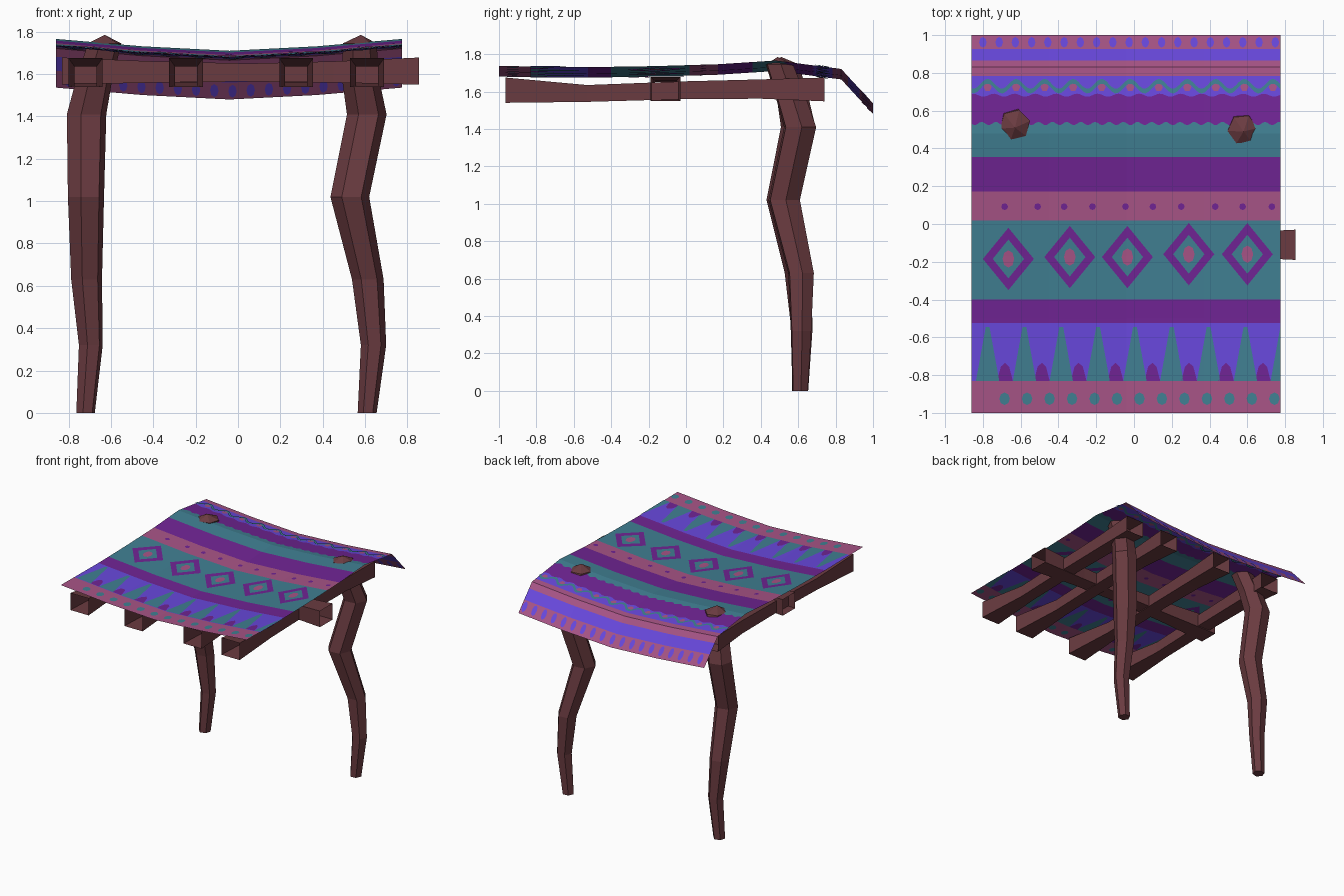
import bpy, bmesh, math
from mathutils import Vector

if "Cube" in bpy.data.objects:
    bpy.data.objects.remove(bpy.data.objects["Cube"])


def make_mat(name, r, g, b):
    lin = [((c / 255 + 0.055) / 1.055) ** 2.4 for c in (r, g, b)]
    m = bpy.data.materials.new(name)
    m.diffuse_color = (*lin, 1)
    m.use_nodes = True
    m.node_tree.nodes["Principled BSDF"].inputs["Base Color"].default_value = m.diffuse_color
    return m


WOOD = make_mat("brown wood", 106, 59, 64)
MAUVE, BLUE, PURPLE, TEAL = range(4)
DYES = [make_mat("mauve dye", 167, 84, 134), make_mat("blue violet dye", 104, 72, 220),
        make_mat("purple dye", 112, 36, 148), make_mat("teal dye", 64, 127, 146)]


def finish(name, bm, mats):
    me = bpy.data.meshes.new(name)
    bm.to_mesh(me)
    bm.free()
    for m in mats:
        me.materials.append(m)
    ob = bpy.data.objects.new(name, me)
    bpy.context.collection.objects.link(ob)
    return ob


# ---------- wooden frame ----------
def loft(name, rings, tip=None):
    """Skin a list of point rings; optional pointed tip, otherwise open ends."""
    bm = bmesh.new()
    vs = [[bm.verts.new(p) for p in r] for r in rings]
    n = len(rings[0])
    for a, b in zip(vs, vs[1:]):
        for i in range(n):
            j = (i + 1) % n
            bm.faces.new((a[i], a[j], b[j], b[i]))
    if tip:
        bm.faces.new(vs[0][::-1])
        t = bm.verts.new(tip)
        for i in range(n):
            bm.faces.new((vs[-1][i], vs[-1][(i + 1) % n], t))
    bmesh.ops.recalc_face_normals(bm, faces=bm.faces[:])
    return finish(name, bm, [WOOD])


def post(name, path, turn, tip):
    rings = [[(x + r * math.cos(turn + i * math.pi / 3), y + r * math.sin(turn + i * math.pi / 3), z)
              for i in range(6)] for x, y, z, r in path]
    loft(name, rings, tip)


post("right_post", [(.61, .61, 0, .045), (.64, .615, .32, .06), (.613, .615, .63, .075),
                    (.528, .525, 1.02, .092), (.608, .61, 1.41, .094), (.58, .56, 1.57, .088),
                    (.575, .5, 1.745, .08)], 0.1, (.58, .49, 1.785))
post("left_post", [(-.72, .61, 0, .045), (-.695, .62, .32, .058), (-.715, .6, .63, .075),
                   (-.718, .515, 1.02, .088), (-.715, .6, 1.41, .096), (-.68, .57, 1.57, .088),
                   (-.63, .525, 1.745, .082)], 0.25, (-.63, .51, 1.785))


def beam(name, path, across):
    """Open square beam; path holds (position, half width, bottom, top)."""
    rings = []
    for t, w, lo, hi in path:
        ring = []
        for s, z in ((-w, lo), (w, lo), (w, hi), (-w, hi)):
            ring.append((t, -.11 + s, z) if across else (s, t, z))
        rings.append(ring)
    return loft(name, rings)


SLAT = [(-.965, .08, 1.54, 1.675), (-.53, .052, 1.545, 1.635), (0, .055, 1.56, 1.655),
        (.4, .06, 1.562, 1.665), (.74, .078, 1.548, 1.675)]
for i, x in enumerate((-.72, -.245, .275, .61)):
    beam(f"roof_beam_{i + 1}", SLAT, False).location.x = x
beam("cross_beam", [(-.83, .078, 1.55, 1.678), (-.4, .06, 1.56, 1.66), (.05, .055, 1.565, 1.65),
                    (.45, .06, 1.56, 1.66), (.855, .08, 1.55, 1.678)], True)

# ---------- draped cloth ----------
X0, X1 = -.86, .775
FOLD_X = [(X0, .056), (-.45, .021), (-.04, 0), (.37, .021), (X1, .056)]
FOLD_Y = [(-1, 1.68), (-.5, 1.675), (-.17, 1.68), (.17, 1.69), (.48, 1.71), (.83, 1.665), (1, 1.48)]


def lerp(table, t):
    for (a, u), (b, v) in zip(table, table[1:]):
        if t <= b + 1e-6:
            return u + (v - u) * (t - a) / (b - a)
    return table[-1][1]


def drape(name, shapes, lifts):
    """Lay flat coloured shapes onto the cloth surface, cut at its folds."""
    bm = bmesh.new()
    for lift in lifts:
        part = bmesh.new()
        for pts, mat in shapes:
            f = part.faces.new([part.verts.new((x, y, 0)) for x, y in pts])
            f.material_index = mat
        part.normal_update()
        for f in part.faces:
            if (f.normal.z < 0) != (lift < 0):
                f.normal_flip()
        cuts = [((x, 0, 0), (1, 0, 0)) for x, _ in FOLD_X] + [((0, y, 0), (0, 1, 0)) for y, _ in FOLD_Y]
        for co, no in cuts:
            bmesh.ops.bisect_plane(part, geom=part.verts[:] + part.edges[:] + part.faces[:], plane_co=co,
                                   plane_no=no, clear_outer=co[0] == X1, clear_inner=co[0] == X0)
        for v in part.verts:
            v.co.z = lerp(FOLD_X, v.co.x) + lerp(FOLD_Y, v.co.y) + lift
        tmp = bpy.data.meshes.new("tmp")
        part.to_mesh(tmp)
        part.free()
        bm.from_mesh(tmp)
        bpy.data.meshes.remove(tmp)
    return finish(name, bm, DYES)


def strip(lo, hi, mat, n=1):
    xs = [X0 + (X1 - X0) * i / n for i in range(n + 1)]
    return [([(a, lo(a)), (b, lo(b)), (b, hi(b)), (a, hi(a))], mat) for a, b in zip(xs, xs[1:])]


def dot(x, y, rx, ry, mat, n=8):
    return ([(x + rx * math.cos(i * math.tau / n), y + ry * math.sin(i * math.tau / n))
             for i in range(n)], mat)


# colour bands from back to front, two of the borders rippled
def level(y):
    return lambda x: y


def scallop(y, size, pitch):
    return lambda x: y + size * math.sin(math.tau * x / pitch)


edges = [level(1), level(.927), level(.866), level(.783), scallop(.682, .008, .11), scallop(.532, .009, .075),
         level(.355), level(.172), level(.018), level(-.4), level(-.525), level(-.832), level(-1)]
dyes = [MAUVE, BLUE, MAUVE, BLUE, PURPLE, TEAL, PURPLE, MAUVE, TEAL, PURPLE, BLUE, MAUVE]
bands = []
for i, dye in enumerate(dyes):
    bands += strip(edges[i + 1], edges[i], dye, 120 if i in (3, 4, 5) else 1)
drape("cloth", bands, [0])

BOTH = (.003, -.003)

# large diamonds with a hollow ring and a centre spot
shapes = []
for x, y in ((-.665, -.185), (-.34, -.175), (-.035, -.175), (.29, -.16), (.6, -.16)):
    out = dot(x, y, .135, .165, PURPLE, 4)[0]
    inn = dot(x, y, .083, .103, PURPLE, 4)[0]
    for i in range(4):
        j = (i + 1) % 4
        shapes.append(([out[i], out[j], inn[j], inn[i]], PURPLE))
    shapes.append(dot(x, y, .031, .046, MAUVE))
drape("diamond_pattern", shapes, BOTH)

# tall teal points with small purple points between
shapes = []
for i in range(9):
    x = -.775 + i * .195
    shapes.append(([(x - .062, -.832), (x + .062, -.832), (x + .01, -.545), (x - .01, -.545)], TEAL))
    x += .092
    shapes.append(([(x - .042, -.832), (x + .042, -.832), (x + .022, -.755), (x, -.735),
                    (x - .022, -.755)], PURPLE))
drape("point_pattern", [s for s in shapes if s[0][0][0] < X1], BOTH)

# rows of spots
shapes = [dot(x, .092, .018, .018, PURPLE) for x in (-.685, -.51, -.37, -.22, -.045, .1, .25, .43, .575, .73)]
shapes += [dot(-.685 + i * .119, -.925, .028, .033, TEAL) for i in range(13)]
shapes += [dot(-.8 + i * .086, .962, .02, .028, BLUE) for i in range(19)]
shapes += [dot(-.775 + i * .151, .725, .022, .025, MAUVE, 6) for i in range(11)]
drape("spot_pattern", shapes, BOTH)


# teal wave running over the back spots
def wave(y):
    return lambda x: y + .026 * math.cos(math.tau * (x + .775) / .151)


drape("wave_pattern", strip(wave(.717), wave(.742), TEAL, 110), (.005, -.005))
